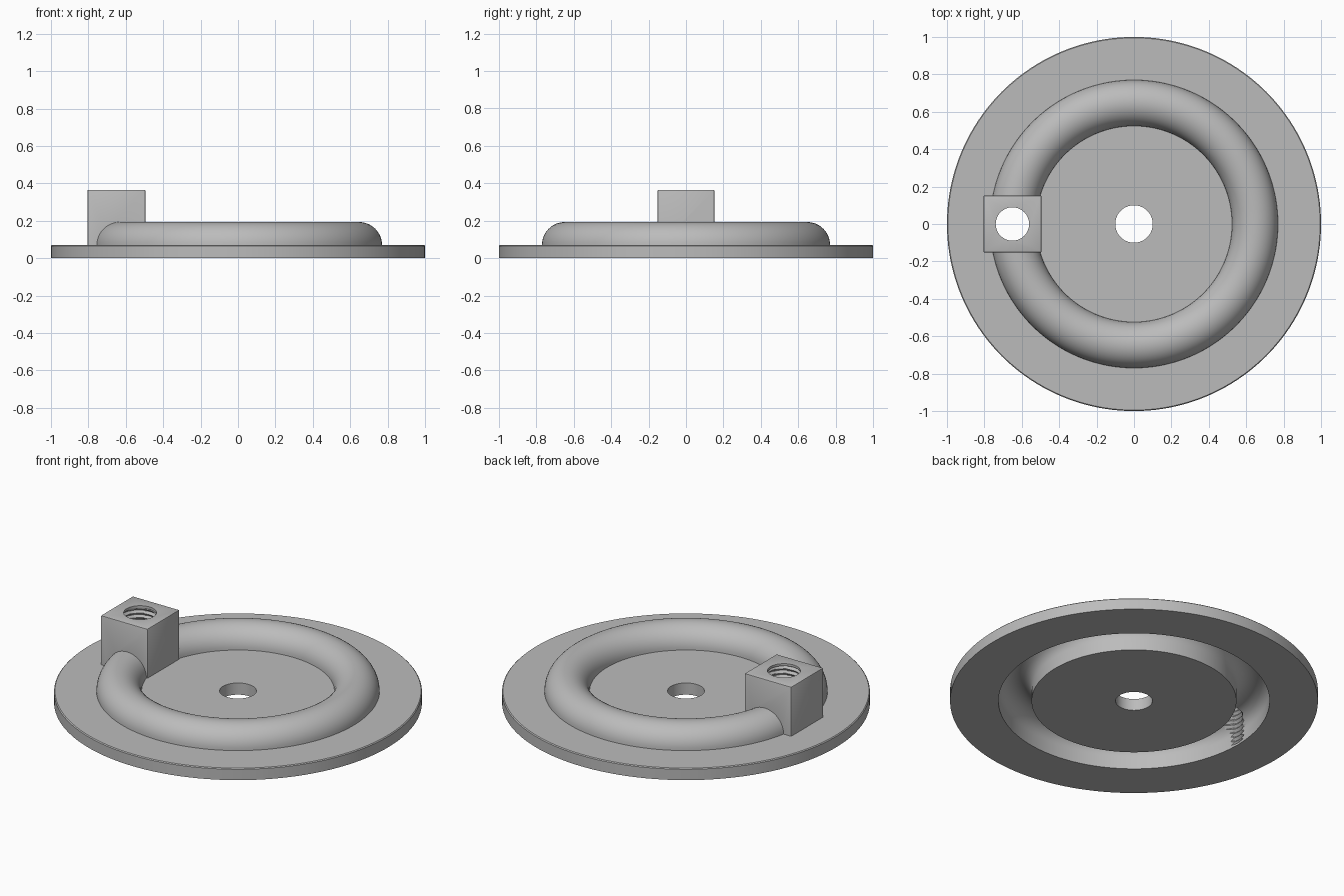
import bpy, bmesh
from math import sin, cos, pi

if "Cube" in bpy.data.objects:
    bpy.data.objects.remove(bpy.data.objects["Cube"], do_unlink=True)

PLATE_TOP = 0.07
RING = 0.647      # centre radius of the raised channel
PORT_X = -0.65
SEGS = 160

grey = bpy.data.materials.new("light_grey")
grey.use_nodes = True
grey.diffuse_color = (0.5, 0.5, 0.5, 1)
grey.node_tree.nodes["Principled BSDF"].inputs["Base Color"].default_value = (0.5, 0.5, 0.5, 1)


def add_object(name, bm):
    bmesh.ops.recalc_face_normals(bm, faces=bm.faces)
    mesh = bpy.data.meshes.new(name)
    bm.to_mesh(mesh)
    bm.free()
    mesh.materials.append(grey)
    obj = bpy.data.objects.new(name, mesh)
    bpy.context.collection.objects.link(obj)
    return obj


def stitch(bm, rings, closed):
    count = len(rings)
    for i in range(count if closed else count - 1):
        a, b = rings[i], rings[(i + 1) % count]
        n = len(a)
        for j in range(n):
            k = (j + 1) % n
            bm.faces.new((a[j], a[k], b[k], b[j]))


def lathe(name, profile):
    """Revolve a closed (radius, height) section around z."""
    bm = bmesh.new()
    rings = [[bm.verts.new((r * cos(2 * pi * j / SEGS), r * sin(2 * pi * j / SEGS), z))
              for j in range(SEGS)] for r, z in profile]
    stitch(bm, rings, True)
    return add_object(name, bm)


def arch(radius, steps=24):
    return [(RING - radius * cos(pi * i / steps), PLATE_TOP + radius * sin(pi * i / steps))
            for i in range(steps + 1)]


def combine(target, tool, operation):
    mod = target.modifiers.new(operation.lower(), "BOOLEAN")
    mod.operation = operation
    mod.solver = "EXACT"
    mod.object = tool
    bpy.context.view_layer.objects.active = target
    bpy.ops.object.modifier_apply(modifier=mod.name)
    bpy.data.objects.remove(tool, do_unlink=True)


# Flat disc with centre hole and raised ring
rim = [(0.995, PLATE_TOP), (1.0, PLATE_TOP - 0.005), (1.0, 0)]
body = lathe("ring_plate", [(0.1, 0), (0.1, PLATE_TOP)] + arch(0.123) + rim)

# Square port block with softened edges
bm = bmesh.new()
bmesh.ops.create_cube(bm, size=1)
for v in bm.verts:
    v.co = (PORT_X + v.co.x * 0.31, v.co.y * 0.305, 0.2 + v.co.z * 0.33)
bmesh.ops.bevel(bm, geom=bm.edges[:], offset=0.006, segments=2, profile=0.5, affect="EDGES")
combine(body, add_object("port_block", bm), "UNION")

# Open channel on the underside
channel = [(RING - 0.09, -0.05)] + arch(0.09) + [(RING + 0.09, -0.05)]
combine(body, lathe("channel_cutter", channel), "DIFFERENCE")

# Threaded port hole from the block top into the channel
PITCH, ROWS, SIDES = 0.027, 8, 48
bm = bmesh.new()
rings = []
for k in range(-8, 122):
    z = k * PITCH / ROWS
    ring = []
    for j in range(SIDES):
        turn = j / SIDES
        wave = abs(((k / ROWS - turn) % 1) * 2 - 1)
        depth = 0.013 * wave if 0.015 < z < 0.35 else 0
        r = 0.0893 + depth
        ring.append(bm.verts.new((PORT_X + r * cos(2 * pi * turn), r * sin(2 * pi * turn), z)))
    rings.append(ring)
stitch(bm, rings, False)
bm.faces.new(rings[0])
bm.faces.new(rings[-1])
combine(body, add_object("thread_cutter", bm), "DIFFERENCE")

# Smooth curves, crisp edges
bpy.ops.object.select_all(action="DESELECT")
body.select_set(True)
bpy.context.view_layer.objects.active = body
bpy.ops.object.shade_smooth_by_angle(angle=pi / 6)
